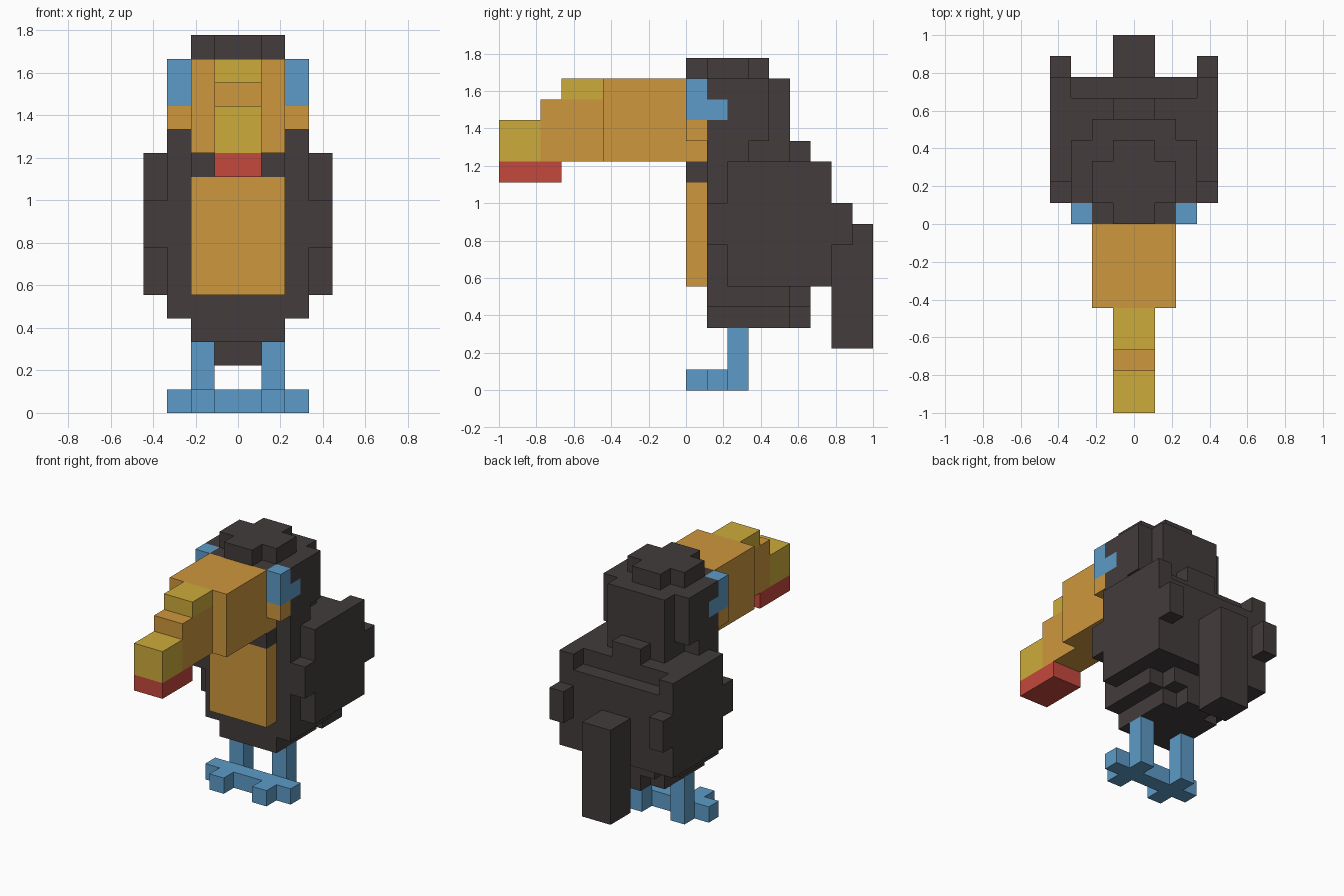
import bpy
import bmesh
from mathutils import Vector

U = 1 / 9  # size of one block

if "Cube" in bpy.data.objects:
    bpy.data.objects.remove(bpy.data.objects["Cube"], do_unlink=True)


def material(name, rgb):
    """Flat material from 8-bit display values, stored as linear."""
    lin = [((c / 255 + 0.055) / 1.055) ** 2.4 for c in rgb] + [1]
    m = bpy.data.materials.new(name)
    m.use_nodes = True
    m.diffuse_color = lin
    m.node_tree.nodes["Principled BSDF"].inputs["Base Color"].default_value = lin
    return m


dark = material("charcoal", (67, 60, 60))
orange = material("orange", (206, 151, 60))
yellow = material("yellow", (206, 171, 60))
red = material("red", (197, 72, 60))
blue = material("blue", (92, 155, 199))


def blocks(boxes):
    """Cells of boxes (x0, x1, y0, y1, z0, z1), mirrored across x = 0."""
    cells = set()
    for x0, x1, y0, y1, z0, z1 in boxes:
        for x in range(x0, x1):
            for y in range(y0, y1):
                for z in range(z0, z1):
                    cells |= {(x, y, z), (-1 - x, y, z)}
    return cells


def part(name, mat, boxes, minus=()):
    """Joined shell around the cells, without inner faces."""
    cells = blocks(boxes) - blocks(minus)
    bm = bmesh.new()
    for cell in cells:
        for axis in range(3):
            for side in (0, 1):
                near = list(cell)
                near[axis] += 2 * side - 1
                if tuple(near) in cells:
                    continue
                b, c = (axis + 1) % 3, (axis + 2) % 3
                corners = []
                for db, dc in ((0, 0), (1, 0), (1, 1), (0, 1)):
                    p = Vector(cell)
                    p[axis] += side
                    p[b] += db
                    p[c] += dc
                    corners.append(bm.verts.new(p * U))
                bm.faces.new(corners if side else corners[::-1])
    bmesh.ops.remove_doubles(bm, verts=bm.verts, dist=U / 100)
    bmesh.ops.dissolve_limit(bm, angle_limit=0.01, verts=bm.verts, edges=bm.edges)
    me = bpy.data.meshes.new(name)
    bm.to_mesh(me)
    bm.free()
    me.materials.append(mat)
    ob = bpy.data.objects.new(name, me)
    bpy.context.collection.objects.link(ob)


# Beak
part("upper_beak", orange, [(0, 2, -4, 0, 11, 15), (0, 1, -7, -4, 11, 14)])
part("beak_ridge", yellow, [(0, 1, -6, -4, 14, 15)])
part("beak_tip", yellow, [(0, 1, -9, -7, 11, 13)])
part("lower_beak", red, [(0, 1, -9, -6, 10, 11)])

# Head
eye = [(2, 3, 0, 1, 13, 15), (2, 3, 1, 2, 13, 14)]
part("eyes", blue, eye)
part("face", orange, [(2, 3, 0, 1, 12, 13), (0, 2, 0, 1, 11, 13)])
part("head", dark, [
    (0, 1, 0, 4, 15, 16), (0, 2, 1, 3, 15, 16),   # crown
    (0, 2, 0, 1, 13, 15), (0, 2, 1, 5, 11, 15),   # skull
    (2, 3, 1, 4, 12, 15), (2, 3, 1, 3, 11, 12),   # cheeks
    (0, 1, 5, 6, 11, 12),                         # nape
], eye)

# Body
part("chest", orange, [(0, 2, 0, 1, 5, 10)])
part("body", dark, [
    (0, 2, 0, 1, 10, 11),                         # collar
    (0, 3, 1, 7, 5, 10), (0, 3, 1, 6, 10, 11),    # trunk
    (0, 3, 1, 5, 4, 5), (0, 2, 5, 6, 4, 5),       # belly
    (0, 2, 1, 5, 3, 4), (0, 1, 5, 6, 3, 4),
])
part("wings", dark, [(3, 4, 2, 7, 5, 11), (3, 4, 1, 8, 7, 9)])
part("tail", dark, [(0, 1, 7, 9, 2, 8)])

# Legs and feet
part("legs", blue, [(1, 2, 2, 3, 0, 3)])
part("feet", blue, [(0, 3, 1, 2, 0, 1), (1, 2, 0, 1, 0, 1)])
